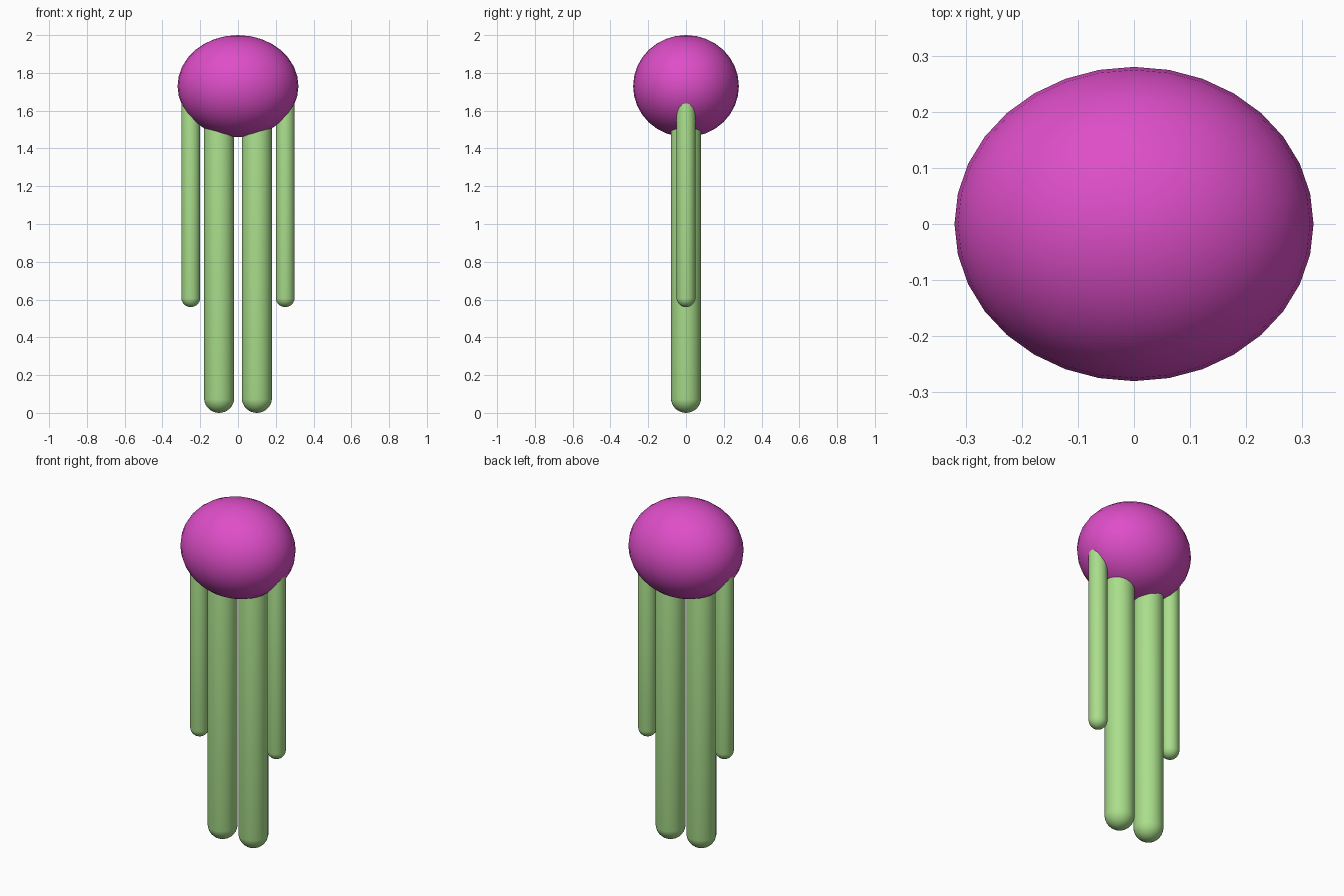
import bpy, bmesh
from mathutils import Vector

if "Cube" in bpy.data.objects:
    bpy.data.objects.remove(bpy.data.objects["Cube"])


def material(name, rgb):
    m = bpy.data.materials.new(name)
    m.diffuse_color = (*rgb, 1)
    m.use_nodes = True
    m.node_tree.nodes["Principled BSDF"].inputs["Base Color"].default_value = m.diffuse_color
    return m


PINK = material("magenta", (0.73, 0.076, 0.58))
GREEN = material("light green", (0.40, 0.73, 0.26))


def add_object(name, bm, mat):
    mesh = bpy.data.meshes.new(name)
    bm.to_mesh(mesh)
    bm.free()
    mesh.materials.append(mat)
    mesh.shade_smooth()
    ob = bpy.data.objects.new(name, mesh)
    bpy.context.collection.objects.link(ob)
    return ob


def capsule(name, x, radius, bottom, top, mat):
    """Upright round-ended rod: a sphere with its upper half pulled up."""
    bm = bmesh.new()
    bmesh.ops.create_uvsphere(bm, u_segments=32, v_segments=17, radius=radius)
    half = (top - bottom) / 2 - radius
    for v in bm.verts:
        v.co.z += half if v.co.z > 0 else -half
    bmesh.ops.translate(bm, verts=bm.verts, vec=Vector((x, 0, (top + bottom) / 2)))
    return add_object(name, bm, mat)


# Ellipsoid body
bm = bmesh.new()
bmesh.ops.create_uvsphere(bm, u_segments=32, v_segments=16, radius=1)
bmesh.ops.scale(bm, verts=bm.verts, vec=Vector((0.32, 0.28, 0.27)))
bmesh.ops.translate(bm, verts=bm.verts, vec=Vector((0, 0, 1.73)))
add_object("body", bm, PINK)

# Legs and thinner, shorter arms, running up into the body
for side, s in (("left", -1), ("right", 1)):
    capsule(side + "_leg", s * 0.10, 0.08, 0.0, 1.64, GREEN)
    capsule(side + "_arm", s * 0.25, 0.05, 0.56, 1.68, GREEN)
